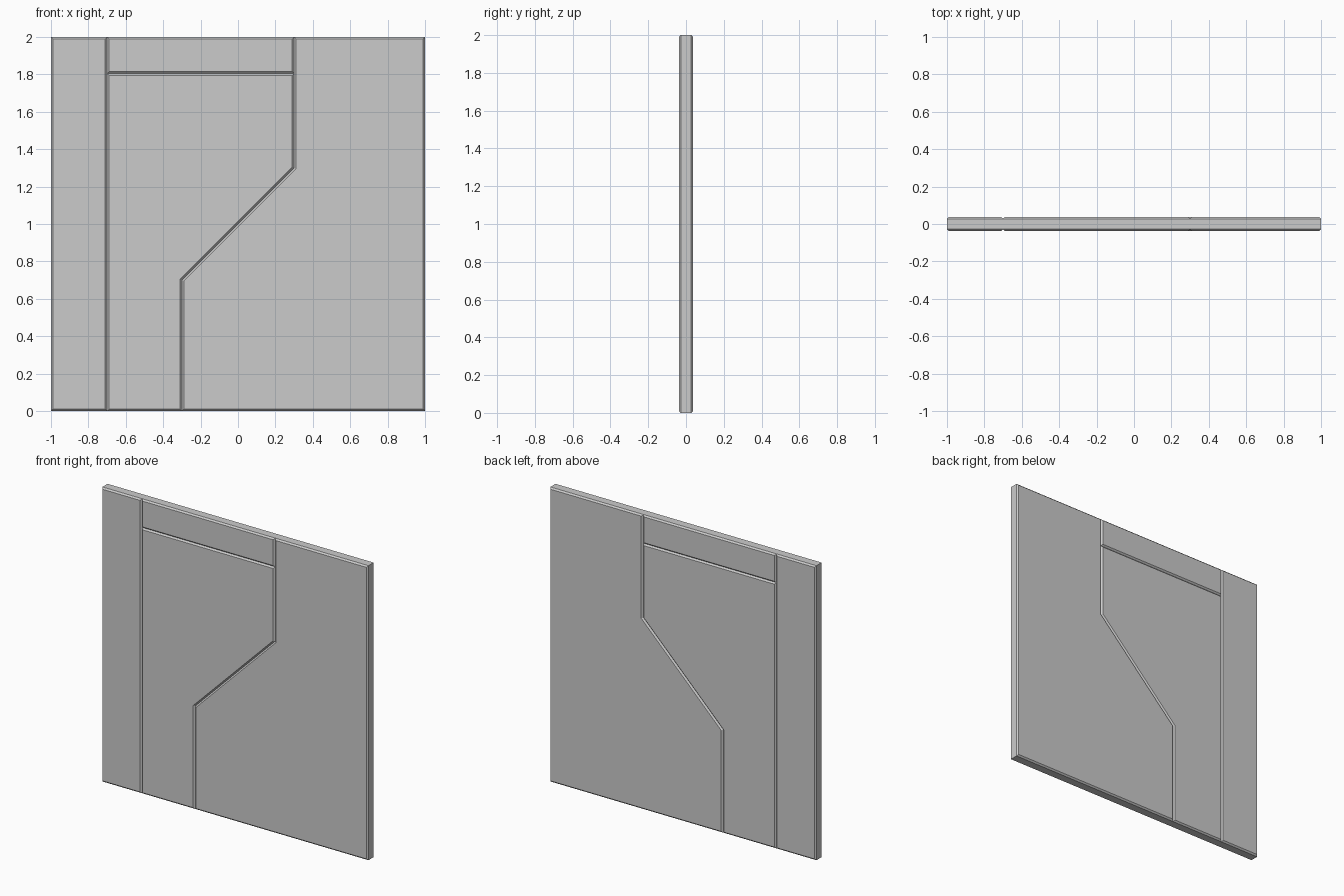
import bpy, bmesh

if "Cube" in bpy.data.objects:
    bpy.data.objects.remove(bpy.data.objects["Cube"])

HALF = 0.0375   # half thickness of the wall
BEVEL = 0.01    # chamfer forming the V grooves


def panel(name, outline):
    """Extrude an (x, z) outline through the wall and chamfer its front and back rims."""
    bm = bmesh.new()
    face = bm.faces.new([bm.verts.new((x, -HALF, z)) for x, z in outline])
    ext = bmesh.ops.extrude_face_region(bm, geom=[face], use_keep_orig=True)
    for v in ext["geom"]:
        if isinstance(v, bmesh.types.BMVert):
            v.co.y = HALF
    bmesh.ops.recalc_face_normals(bm, faces=bm.faces[:])
    rims = [e for e in bm.edges if abs(e.verts[0].co.y - e.verts[1].co.y) < 1e-5]
    bmesh.ops.bevel(bm, geom=rims, offset=BEVEL, segments=1, profile=0.5,
                    affect='EDGES', clamp_overlap=True)
    bmesh.ops.recalc_face_normals(bm, faces=bm.faces[:])
    mesh = bpy.data.meshes.new(name)
    bm.to_mesh(mesh)
    bm.free()
    obj = bpy.data.objects.new(name, mesh)
    bpy.context.collection.objects.link(obj)
    return obj


# Left strip, top lintel, central door leaf and stepped right panel
panel("left_panel", [(-1, 0), (-0.7, 0), (-0.7, 2), (-1, 2)])
panel("top_panel", [(-0.7, 1.805), (0.3, 1.805), (0.3, 2), (-0.7, 2)])
panel("door_panel", [(-0.7, 0), (-0.3, 0), (-0.3, 0.7), (0.3, 1.3),
                     (0.3, 1.805), (-0.7, 1.805)])
panel("right_panel", [(-0.3, 0), (1, 0), (1, 2), (0.3, 2), (0.3, 1.3), (-0.3, 0.7)])
